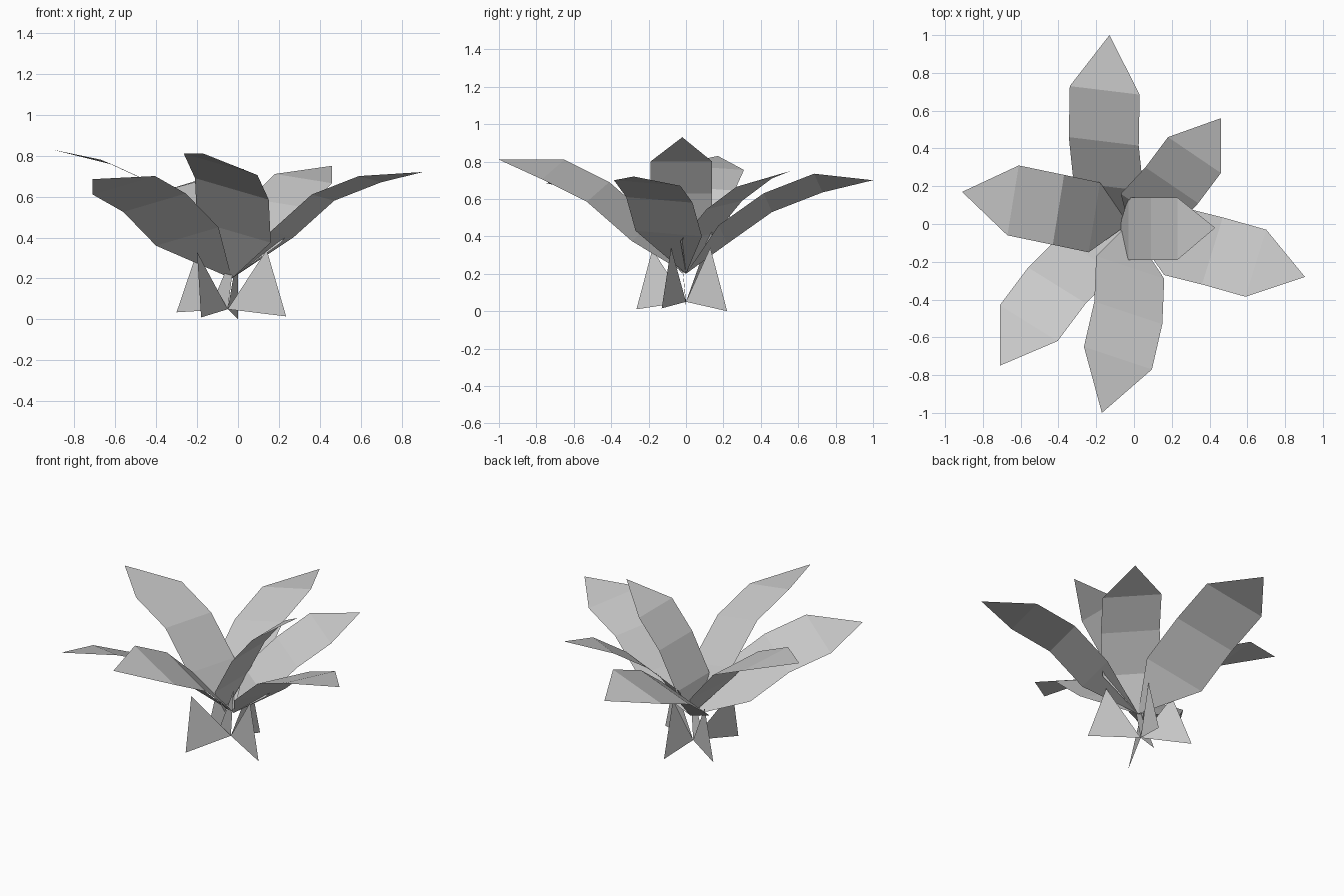
import bpy
from mathutils import Vector

cube = bpy.data.objects.get("Cube")
if cube:
    bpy.data.objects.remove(cube, do_unlink=True)

# One plain grey covers the whole plant
grey = bpy.data.materials.new("leaf grey")
grey.use_nodes = True
colour = (0.6, 0.6, 0.6, 1)
grey.diffuse_color = colour
grey.node_tree.nodes["Principled BSDF"].inputs["Base Color"].default_value = colour


def add_sheet(name, points, faces):
    """Make a flat shaded, single layer surface."""
    mesh = bpy.data.meshes.new(name)
    mesh.from_pydata([tuple(point) for point in points], [], faces)
    mesh.materials.append(grey)
    sheet = bpy.data.objects.new(name, mesh)
    bpy.context.collection.objects.link(sheet)
    return sheet


def add_leaf(name, lower, middle, upper, across, tip, stem=(-0.03, 0, 0.2)):
    """Folded leaf: pointed stem, three straight cross rows, pointed tip."""
    points = [Vector(stem)]
    for edge in (lower, middle, upper):
        points += [Vector(edge), Vector(edge) + Vector(across)]
    points.append(Vector(tip))
    bands = [(i, i + 1, i + 3, i + 2) for i in (1, 3)]
    return add_sheet(name, points, [(0, 2, 1), *[band for band in bands], (5, 6, 7)])


def add_root(name, top, foot, heart=(-0.05, 0, 0.05)):
    """Triangular blade spreading from the heart of the plant."""
    return add_sheet(name, [heart, foot, top], [(0, 1, 2)])


# Leaves, each given by one edge, the vector across it, and its tip
add_leaf("back_leaf",
         lower=(-.32, .22, .36), middle=(-.345, .46, .53), upper=(-.34, .73, .635),
         across=(.37, -.045, .1), tip=(-.13, 1, .7))
add_leaf("back_left_leaf",
         lower=(-.07, .16, .42), middle=(.06, .3, .59), upper=(.18, .46, .71),
         across=(.28, -.19, -.045), tip=(.46, .56, .75))
add_leaf("left_leaf",
         lower=(.16, -.27, .43), middle=(.36, -.32, .61), upper=(.59, -.385, .7),
         across=(.11, .355, -.03), tip=(.905, -.28, .72))
add_leaf("front_leaf",
         lower=(-.2, -.17, .48), middle=(-.21, -.41, .69), upper=(-.265, -.65, .81),
         across=(.36, -.12, -.105), tip=(-.17, -1, .81))
add_leaf("front_right_leaf",
         lower=(-.4, -.07, .36), middle=(-.56, -.23, .525), upper=(-.71, -.43, .61),
         across=(.305, -.19, .09), tip=(-.71, -.75, .685))
add_leaf("right_leaf",
         lower=(-.24, -.15, .45), middle=(-.43, -.11, .67), upper=(-.67, -.06, .78),
         across=(.06, .37, -.025), tip=(-.91, .17, .83))
add_leaf("upright_leaf",
         lower=(-.03, -.19, .4), middle=(.09, -.19, .63), upper=(.23, -.19, .8),
         across=(0, .33, 0), tip=(.43, -.02, .93), stem=(-.08, -.02, .2))

# Root blades around the foot
add_root("left_root", top=(.14, -.08, .34), foot=(.235, -.13, .015))
add_root("front_root", top=(-.2, -.18, .33), foot=(-.18, -.265, .01))
add_root("right_root", top=(-.2, .1, .33), foot=(-.3, .155, .035))
add_root("back_root", top=(0, .13, .34), foot=(0, .22, 0))
add_root("centre_root", top=(-.01, -.03, .36), foot=(-.15, 0, .02))
